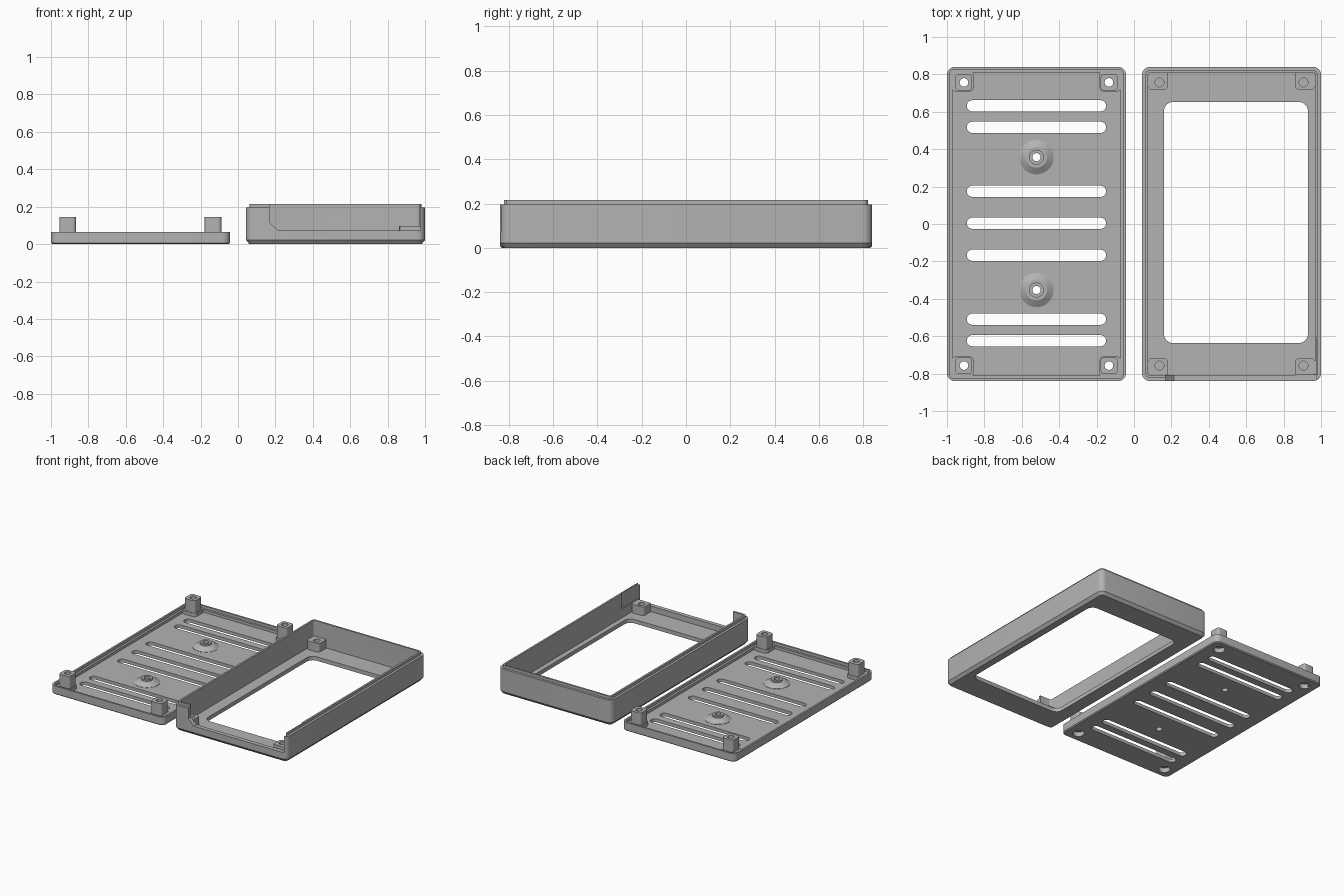
import bpy, bmesh, math

if "Cube" in bpy.data.objects:
    bpy.data.objects.remove(bpy.data.objects["Cube"], do_unlink=True)

# One plain grey for the whole enclosure
grey = bpy.data.materials.new("plain_grey")
grey.use_nodes = True
grey.diffuse_color = (0.45, 0.45, 0.45, 1)
grey.node_tree.nodes["Principled BSDF"].inputs["Base Color"].default_value = grey.diffuse_color


def make(name, bm):
    bmesh.ops.recalc_face_normals(bm, faces=bm.faces)
    mesh = bpy.data.meshes.new(name)
    bm.to_mesh(mesh)
    bm.free()
    mesh.materials.append(grey)
    ob = bpy.data.objects.new(name, mesh)
    bpy.context.collection.objects.link(ob)
    return ob


def loft(name, loops):
    """Skin closed point loops of equal length and cap both ends."""
    bm = bmesh.new()
    rings = [[bm.verts.new(p) for p in loop] for loop in loops]
    n = len(rings[0])
    for a, b in zip(rings, rings[1:]):
        for i in range(n):
            j = (i + 1) % n
            bm.faces.new((a[i], a[j], b[j], b[i]))
    bm.faces.new(rings[0][::-1])
    bm.faces.new(rings[-1])
    return make(name, bm)


def rounded(cx, cy, w, d, r, z, steps=6):
    pts = []
    for q, (sx, sy) in enumerate(((1, 1), (-1, 1), (-1, -1), (1, -1))):
        for k in range(steps + 1):
            a = math.pi / 2 * (q + k / steps)
            pts.append((cx + sx * (w / 2 - r) + r * math.cos(a),
                        cy + sy * (d / 2 - r) + r * math.sin(a), z))
    return pts


def tray(name, cx, cy, w, d, r, profile):
    """Rounded rectangle swept through (inset, height) steps."""
    return loft(name, [rounded(cx, cy, w - 2 * i, d - 2 * i, max(r - i, 0.006), z)
                       for i, z in profile])


def block(name, cx, cy, w, d, r, z0, z1):
    return tray(name, cx, cy, w, d, r, [(0, z0), (0, z1)])


def turned(name, cx, cy, profile, sides=32):
    """Stack of circles from (radius, height) steps."""
    return loft(name, [[(cx + r * math.cos(math.tau * k / sides),
                         cy + r * math.sin(math.tau * k / sides), z)
                        for k in range(sides)] for r, z in profile])


def combine(target, tool, operation):
    mod = target.modifiers.new("combine", "BOOLEAN")
    mod.operation, mod.object, mod.solver = operation, tool, "EXACT"
    bpy.context.view_layer.objects.active = target
    bpy.ops.object.modifier_apply(modifier=mod.name)
    bpy.data.objects.remove(tool, do_unlink=True)


def add(target, tool):
    combine(target, tool, "UNION")


def cut(target, tool):
    combine(target, tool, "DIFFERENCE")


MID, WIDE, DEEP, RAD = 0.5215, 0.957, 1.68, 0.042
corners = [(sx, sy) for sx in (-1, 1) for sy in (-1, 1)]

# Vented back plate: shallow tray with a stepped rim
plate = tray("back_plate", -MID, 0, WIDE, DEEP, RAD,
             [(0.007, 0), (0, 0.007), (0, 0.065), (0.014, 0.065),
              (0.014, 0.045), (0.03, 0.045), (0.03, 0.025)])

# Corner screw posts with low footing blocks
for sx, sy in corners:
    x, y = -MID + sx * 0.3875, sy * 0.757
    add(plate, block("footing", x + sx * 0.007, y + sy * 0.007, 0.118, 0.112, 0.025, 0.012, 0.052))
    add(plate, block("post", x + sx * 0.001, y, 0.09, 0.09, 0.02, 0.015, 0.145))

# Conical mounting bosses
for y in (0.357, -0.353):
    add(plate, turned("boss", -MID, y, [(0.092, 0.015), (0.092, 0.027), (0.056, 0.05),
                                        (0.04, 0.05), (0.04, 0.062)]))
    cut(plate, turned("boss_hole", -MID, y, [(0.022, -0.1), (0.022, 0.2)], 24))

# Screw holes with head recesses underneath
for sx, sy in corners:
    x, y = -MID + sx * 0.3875, sy * 0.757
    cut(plate, turned("screw_hole", x, y, [(0.04, -0.05), (0.04, 0.035), (0.023, 0.035), (0.023, 0.3)], 24))

# Ventilation slots
for y in (0.632, 0.517, 0.175, 0.004, -0.167, -0.509, -0.624):
    cut(plate, block("slot", -MID, y, 0.745, 0.06, 0.0299, -0.1, 0.2))

# Front bezel: deep frame with chamfered face and a mating lip
bezel = tray("front_bezel", MID, 0, WIDE, DEEP, RAD,
             [(0.018, 0), (0, 0.022), (0, 0.195), (0.018, 0.195),
              (0.018, 0.215), (0.032, 0.215), (0.032, 0.03)])

# Blind screw bosses inside the bezel corners
for sx, sy in corners:
    x, y = MID + sx * 0.385, sy * 0.757
    add(bezel, block("bezel_post", x + sx * 0.008, y + sy * 0.01, 0.106, 0.1, 0.022, 0.02, 0.096))
    cut(bezel, turned("blind_hole", x, y, [(0.024, 0.04), (0.024, 0.2)], 24))

# Screen opening
cut(bezel, block("screen_opening", 0.545, 0.008, 0.77, 1.29, 0.05, -0.1, 0.06))

# Front wall cutout with a sloped lower corner
outline = [(0.168, 0.3), (0.168, 0.118), (0.215, 0.072), (0.976, 0.072), (0.976, 0.3)]
cut(bezel, loft("front_cutout", [[(x, y, z) for x, z in outline] for y in (-0.95, -0.8075)]))

# Thinned inner side wall beside the cutout
cut(bezel, block("side_relief", 0.946, -0.72, 0.06, 0.22, 0.004, 0.098, 0.3))

for ob in (plate, bezel):
    bpy.ops.object.select_all(action="DESELECT")
    ob.select_set(True)
    bpy.context.view_layer.objects.active = ob
    bpy.ops.object.shade_smooth_by_angle(angle=math.radians(30))
